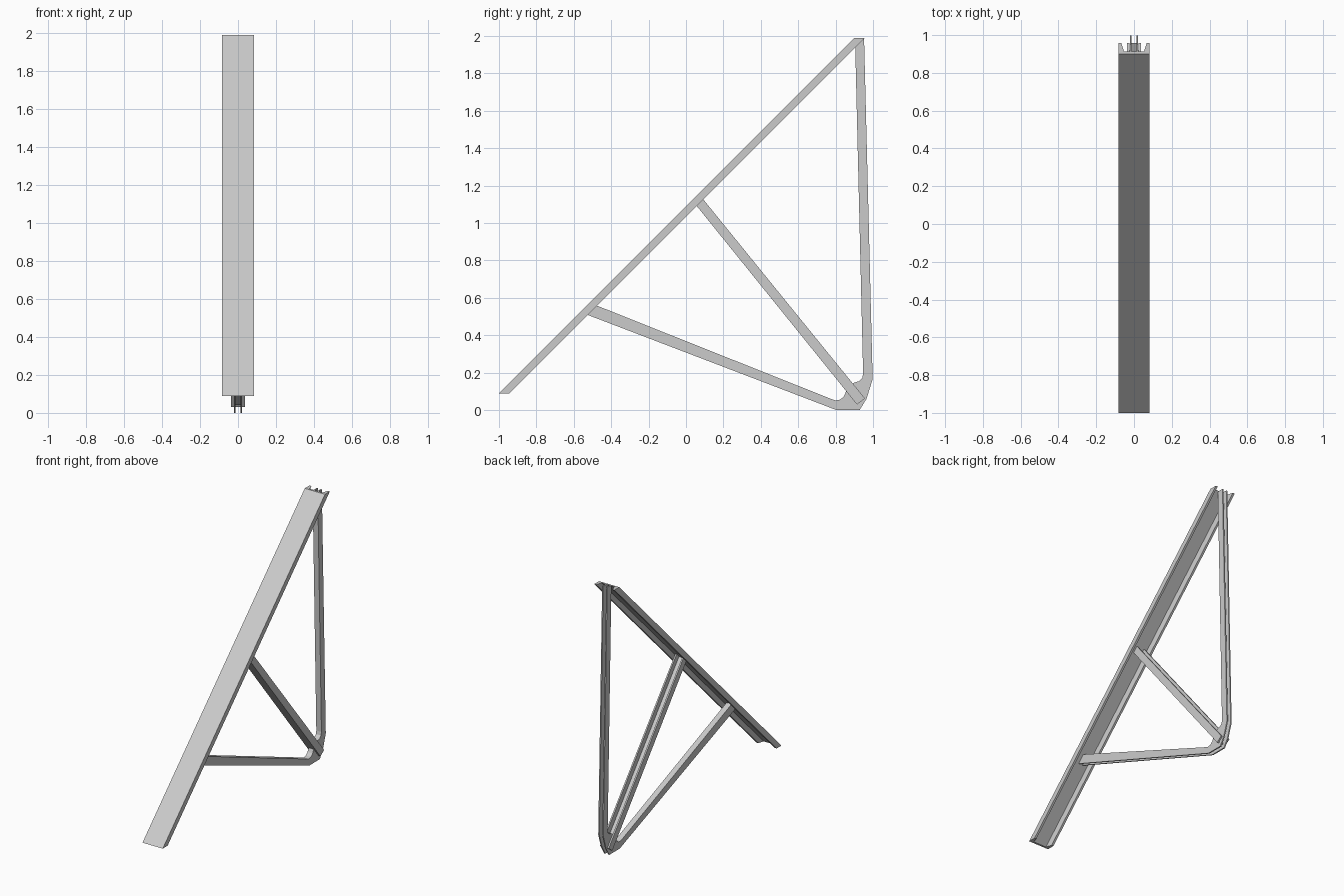
import bpy
import bmesh
from mathutils import Vector

cube = bpy.data.objects.get("Cube")
if cube:
    bpy.data.objects.remove(cube, do_unlink=True)

grey = bpy.data.materials.new("plain grey")
grey.use_nodes = True
GREY = (0.6, 0.6, 0.6, 1)
grey.diffuse_color = GREY
grey.node_tree.nodes["Principled BSDF"].inputs["Base Color"].default_value = GREY


def extrude(bm, points, step):
    """Add a closed outline swept along a step vector."""
    face = bm.faces.new([bm.verts.new(p) for p in points])
    ret = bmesh.ops.extrude_face_region(bm, geom=[face], use_keep_orig=True)
    moved = [v for v in ret["geom"] if isinstance(v, bmesh.types.BMVert)]
    bmesh.ops.translate(bm, verts=moved, vec=Vector(step))


def plate(bm, outline, x0, x1):
    """Add a flat side-view outline (y, z) between two x positions."""
    extrude(bm, [(x0, y, z) for y, z in outline], (x1 - x0, 0, 0))


def strip(path, thick):
    """Thicken an open side-view path towards its right-hand side."""
    pts = [Vector(p) for p in path]
    off = []
    for i, p in enumerate(pts):
        d = (pts[min(i + 1, len(pts) - 1)] - pts[max(i - 1, 0)]).normalized()
        off.append(p + Vector((d.y, -d.x)) * thick)
    return pts + off[::-1]


def finish(name, bm):
    bmesh.ops.recalc_face_normals(bm, faces=bm.faces)
    mesh = bpy.data.meshes.new(name)
    bm.to_mesh(mesh)
    bm.free()
    mesh.materials.append(grey)
    bpy.context.collection.objects.link(bpy.data.objects.new(name, mesh))


# Sloping channel beam: tapered flanges behind a thin face, level end cuts
half = [(0.083, 0), (0.083, 0.057), (0.067, 0.057), (0.053, 0.014)]
section = half + [(-x, y) for x, y in reversed(half)]
bm = bmesh.new()
extrude(bm, [(x, y - 1, 0.09) for x, y in section], (0, 1.9, 1.9))
finish("sloping_beam", bm)

# Bent channel frame: lower arm, rounded corner and rear post, open outwards
inner = [(-0.505, 0.57), (0.775, 0.06), (0.80, 0.052), (0.825, 0.056),
         (0.845, 0.075), (0.858, 0.105), (0.872, 0.132), (0.90, 0.147),
         (0.927, 0.155), (0.942, 0.17), (0.947, 0.195), (0.904, 1.978)]
outer = [(0.904, 1.99), (0.952, 1.99), (0.998, 0.165), (0.965, 0.06),
         (0.928, 0), (0.805, 0), (-0.555, 0.52)]
bm = bmesh.new()
for side in (-1, 1):
    plate(bm, inner + outer, side * 0.012, side * 0.021)
plate(bm, strip(inner, 0.01), -0.0125, 0.0125)
finish("bent_frame", bm)

# Diagonal strut: wider channel straddling the corner, open to the rear
low_edge = [(0.039, 1.114), (0.914, 0.03)]
high_edge = [(0.957, 0.062), (0.074, 1.149)]
bm = bmesh.new()
for side in (-1, 1):
    plate(bm, low_edge + high_edge, side * 0.025, side * 0.036)
plate(bm, strip(low_edge[::-1], 0.01), -0.0255, 0.0255)
finish("diagonal_strut", bm)
